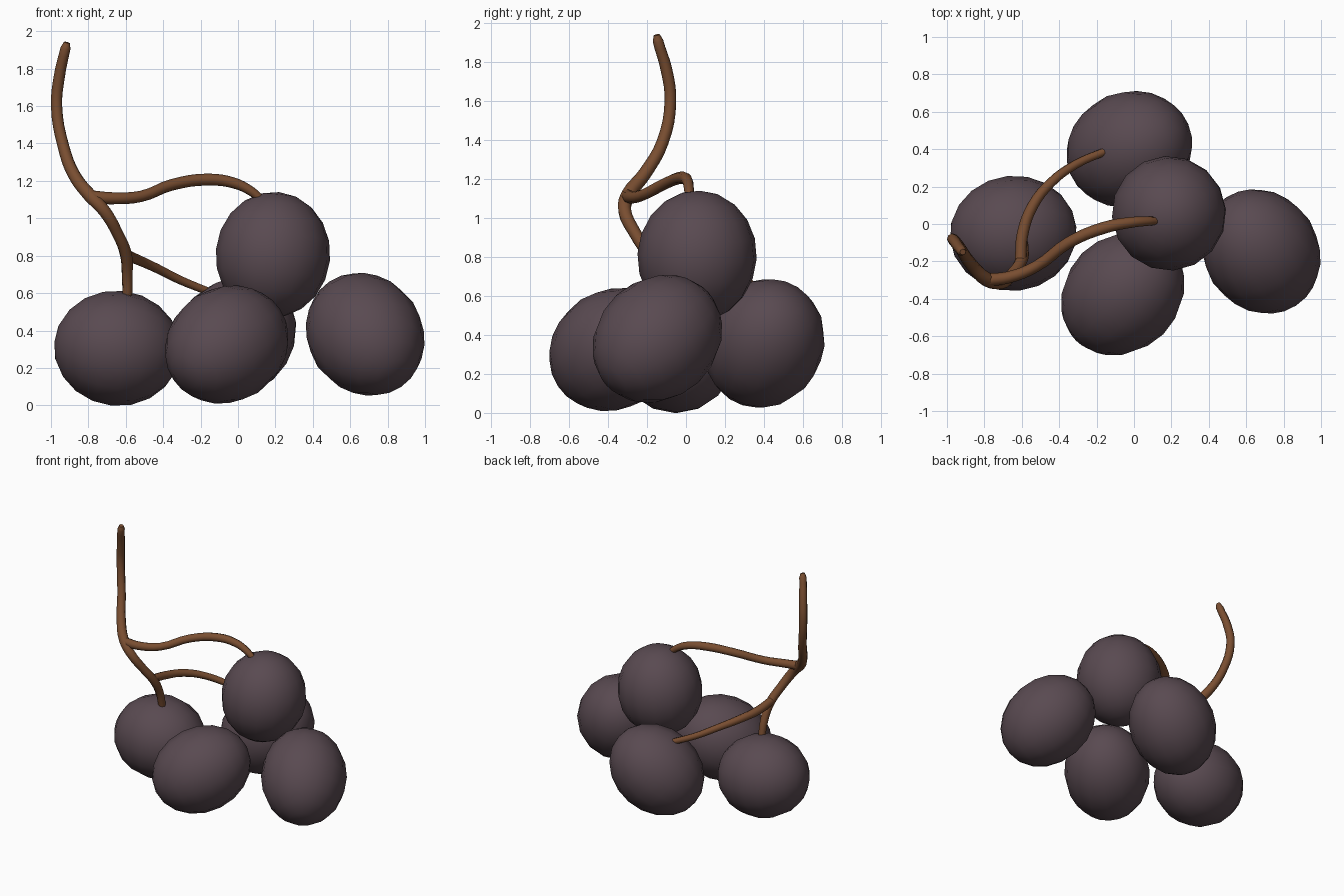
import bpy
from mathutils import Vector

if "Cube" in bpy.data.objects:
    bpy.data.objects.remove(bpy.data.objects["Cube"])


def material(name, rgb):
    m = bpy.data.materials.new(name)
    m.diffuse_color = (*rgb, 1)
    m.use_nodes = True
    m.node_tree.nodes["Principled BSDF"].inputs["Base Color"].default_value = m.diffuse_color
    return m


grape_mat = material("dusky purple", (0.10, 0.068, 0.082))
stem_mat = material("brown stem", (0.19, 0.075, 0.03))


def grape(name, centre, axis, short, long):
    """Ellipsoid whose long direction follows axis."""
    bpy.ops.mesh.primitive_uv_sphere_add(segments=16, ring_count=10, radius=1, location=centre)
    ob = bpy.context.object
    ob.name = name
    ob.scale = (short, short, long)
    ob.rotation_mode = 'QUATERNION'
    ob.rotation_quaternion = Vector(axis).to_track_quat('Z', 'Y')
    ob.data.materials.append(grape_mat)
    bpy.ops.object.shade_smooth()


def twig(name, points):
    """Tapered round tube through (x, y, z, radius) points."""
    cu = bpy.data.curves.new(name, 'CURVE')
    cu.dimensions = '3D'
    cu.bevel_depth = 1
    cu.bevel_resolution = 2
    cu.resolution_u = 4
    cu.use_fill_caps = True
    sp = cu.splines.new('BEZIER')
    sp.bezier_points.add(len(points) - 1)
    for bp, (x, y, z, r) in zip(sp.bezier_points, points):
        bp.co = (x, y, z)
        bp.radius = r
        bp.handle_left_type = bp.handle_right_type = 'AUTO'
    ob = bpy.data.objects.new(name, cu)
    bpy.context.collection.objects.link(ob)
    bpy.ops.object.select_all(action='DESELECT')
    ob.select_set(True)
    bpy.context.view_layer.objects.active = ob
    bpy.ops.object.convert(target='MESH')
    ob = bpy.context.object
    ob.data.materials.clear()
    ob.data.materials.append(stem_mat)
    bpy.ops.object.shade_smooth_by_angle(angle=1.0)


# Five grapes
grape("left_grape", (-0.645, -0.05, 0.305), (1, 0.1, -0.1), 0.308, 0.34)
grape("front_grape", (-0.06, -0.372, 0.325), (0.64, 0.64, 0.42), 0.307, 0.365)
grape("back_grape", (-0.025, 0.40, 0.357), (0.70, 0.3, 0.64), 0.308, 0.365)
grape("top_grape", (0.187, 0.057, 0.805), (0.1, 0.05, 1), 0.307, 0.337)
grape("right_grape", (0.68, -0.147, 0.38), (-0.42, 0.65, 0.6), 0.308, 0.365)

# Main stem, running from the tip down into the left grape
twig("main_stem", [
    (-0.915, -0.15, 1.94, 0.016), (-0.922, -0.144, 1.91, 0.027),
    (-0.955, -0.10, 1.76, 0.030), (-0.970, -0.08, 1.60, 0.030),
    (-0.935, -0.12, 1.39, 0.031), (-0.875, -0.21, 1.23, 0.034),
    (-0.79, -0.295, 1.12, 0.038), (-0.715, -0.315, 1.04, 0.035),
    (-0.645, -0.26, 0.92, 0.032), (-0.60, -0.19, 0.81, 0.033),
    (-0.592, -0.13, 0.69, 0.029), (-0.592, -0.10, 0.57, 0.026)])

# Branch to the top grape
twig("upper_branch", [
    (-0.79, -0.30, 1.115, 0.035), (-0.67, -0.285, 1.107, 0.032),
    (-0.52, -0.225, 1.117, 0.030), (-0.35, -0.10, 1.18, 0.031),
    (-0.16, -0.02, 1.207, 0.032), (-0.02, 0.008, 1.188, 0.029),
    (0.07, 0.015, 1.145, 0.025), (0.125, 0.017, 1.10, 0.021)])

# Branch to the back grape
twig("lower_branch", [
    (-0.607, -0.20, 0.83, 0.030), (-0.595, -0.05, 0.805, 0.031),
    (-0.54, 0.10, 0.78, 0.029), (-0.44, 0.225, 0.735, 0.026),
    (-0.31, 0.32, 0.67, 0.024), (-0.15, 0.39, 0.605, 0.022)])
